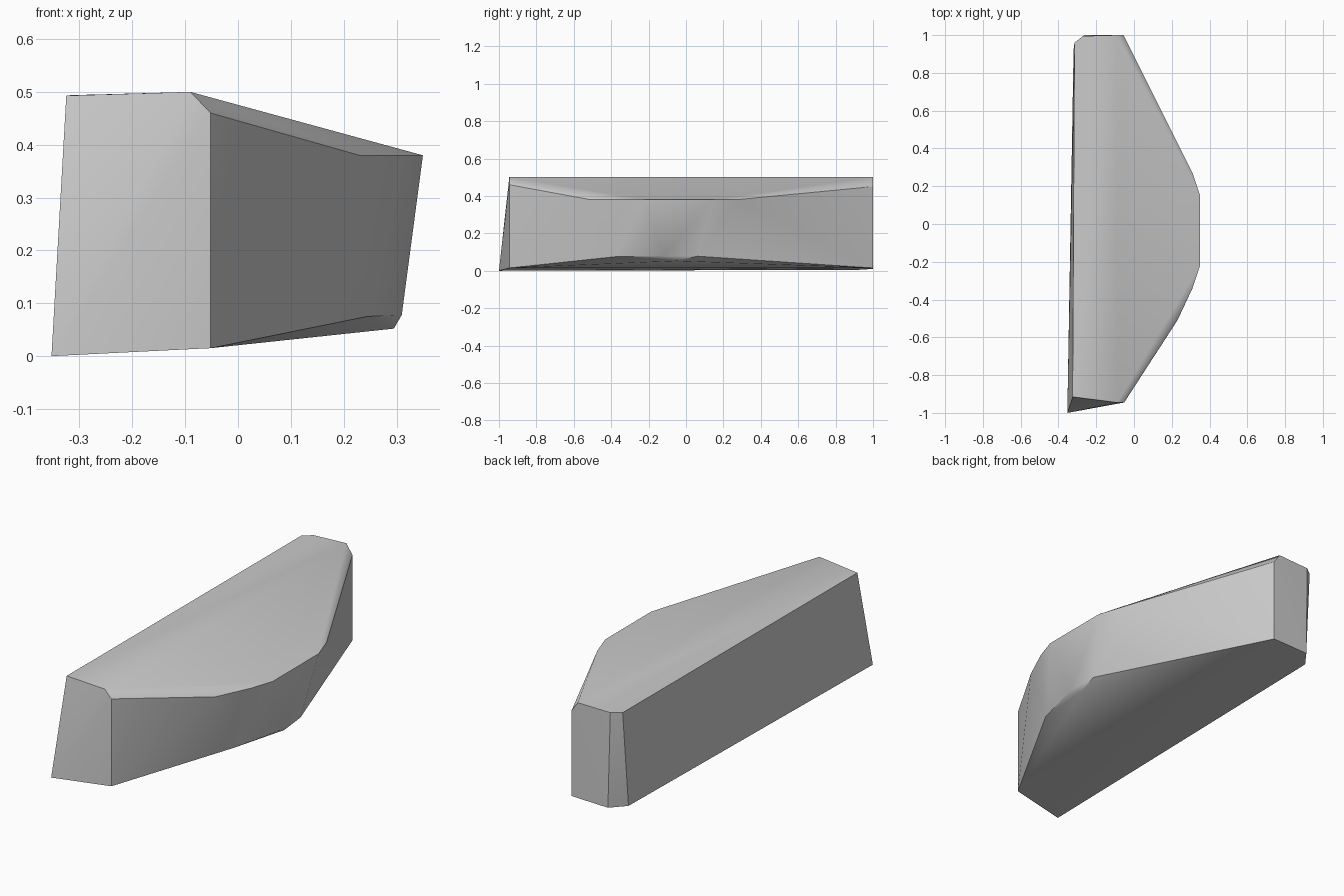
import bpy, bmesh, math

cube = bpy.data.objects.get("Cube")
if cube:
    bpy.data.objects.remove(cube, do_unlink=True)

# Plain grey stone
stone = bpy.data.materials.new("grey_stone")
stone.use_nodes = True
colour = (0.6, 0.6, 0.6, 1.0)
stone.diffuse_color = colour
bsdf = next(n for n in stone.node_tree.nodes if n.type == 'BSDF_PRINCIPLED')
bsdf.inputs["Base Color"].default_value = colour

# Top rim: high along the flat side, dropping towards the bulging side
top_rim = [
    (-0.325, -0.915, 0.493), (-0.09, -0.945, 0.50),
    (-0.052, -0.945, 0.46), (0.23, -0.51, 0.38),
    (0.31, -0.34, 0.38), (0.35, -0.22, 0.38),
    (0.35, 0.15, 0.38), (0.31, 0.27, 0.38),
    (-0.055, 1.0, 0.45), (-0.09, 1.0, 0.50),
    (-0.27, 0.995, 0.495), (-0.315, 0.96, 0.494),
]
# Bottom rim: slightly undercut on the bulging side
bottom_rim = [
    (-0.353, -1.0, 0.0), (-0.052, -0.945, 0.015),
    (0.245, -0.38, 0.075), (0.31, -0.12, 0.078),
    (0.295, -0.05, 0.052), (0.31, 0.06, 0.078),
    (0.25, 0.19, 0.065), (-0.055, 1.0, 0.015),
    (-0.26, 1.0, 0.01), (-0.32, 0.92, 0.005),
]

# Convex boulder wrapped around both rims
bm = bmesh.new()
for point in top_rim + bottom_rim:
    bm.verts.new(point)
hull = bmesh.ops.convex_hull(bm, input=bm.verts[:])
loose = [v for v in bm.verts if not v.link_faces]
bmesh.ops.delete(bm, geom=loose, context='VERTS')
bmesh.ops.dissolve_limit(bm, angle_limit=math.radians(1),
                         verts=bm.verts[:], edges=bm.edges[:])
bmesh.ops.recalc_face_normals(bm, faces=bm.faces[:])

mesh = bpy.data.meshes.new("rock_slab")
bm.to_mesh(mesh)
bm.free()
mesh.materials.append(stone)
rock = bpy.data.objects.new("rock_slab", mesh)
bpy.context.collection.objects.link(rock)

# Soft shading over shallow bends, crisp at the main edges
bpy.ops.object.select_all(action='DESELECT')
rock.select_set(True)
bpy.context.view_layer.objects.active = rock
bpy.ops.object.shade_smooth_by_angle(angle=math.radians(30))
